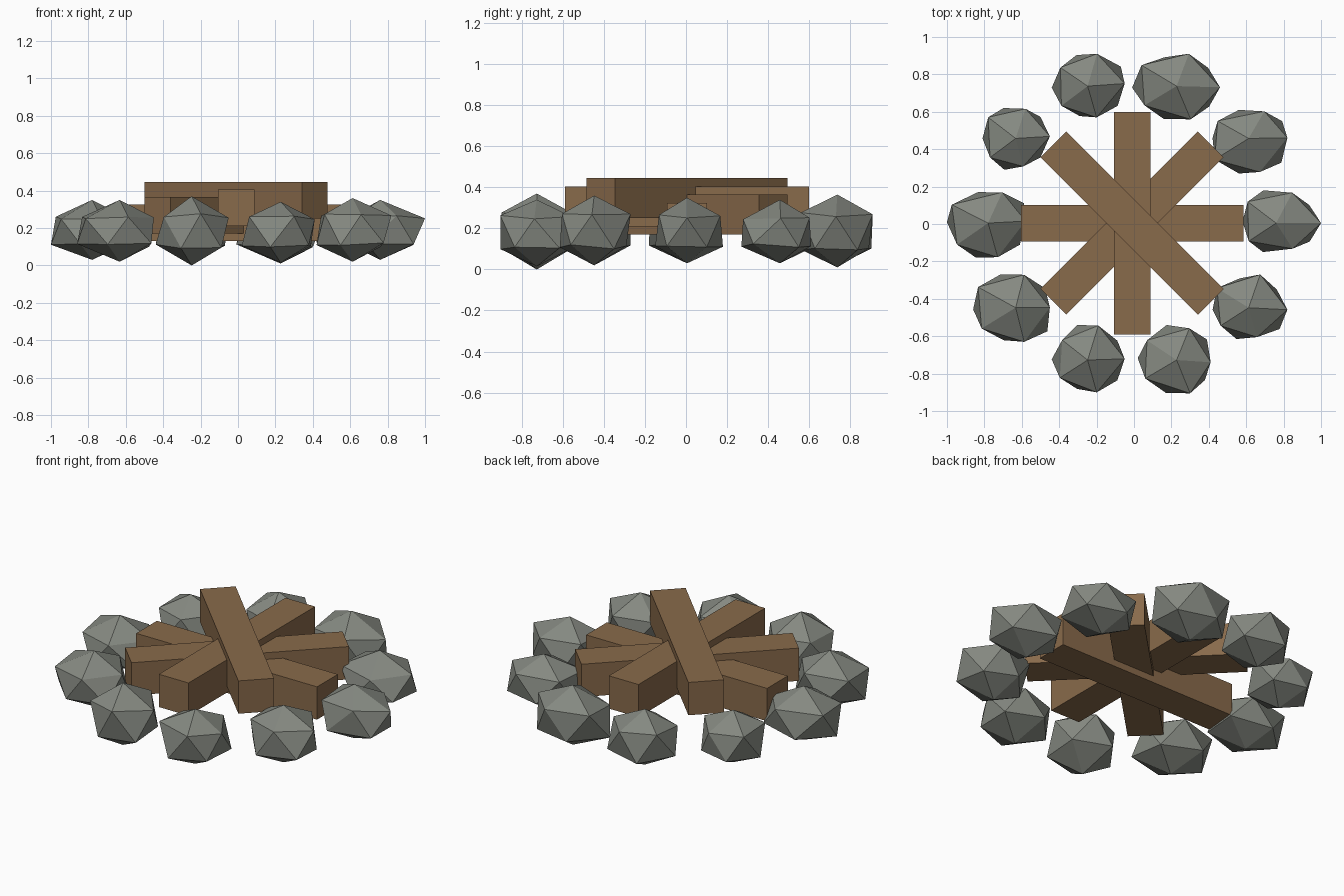
import bpy, bmesh, math, random
from mathutils import Matrix, Vector

if "Cube" in bpy.data.objects:
    bpy.data.objects.remove(bpy.data.objects["Cube"])

random.seed(4)
CX, CY = -0.01, 0.005          # centre of the fire ring


def material(name, rgb):
    m = bpy.data.materials.new(name)
    m.diffuse_color = (*rgb, 1)
    m.use_nodes = True
    m.node_tree.nodes["Principled BSDF"].inputs["Base Color"].default_value = m.diffuse_color
    return m


wood = material("brown wood", (0.25, 0.145, 0.07))
stone = material("grey stone", (0.235, 0.25, 0.22))


def finish(bm, name, mat):
    bmesh.ops.recalc_face_normals(bm, faces=bm.faces)
    me = bpy.data.meshes.new(name)
    bm.to_mesh(me)
    bm.free()
    me.materials.append(mat)
    ob = bpy.data.objects.new(name, me)
    bpy.context.collection.objects.link(ob)
    return ob


# Four square logs stacked in a star, each a little higher than the last
for i, angle in enumerate((0, 45, 90, 135)):
    bm = bmesh.new()
    bmesh.ops.create_cube(bm, size=1)
    bmesh.ops.scale(bm, vec=(1.19, 0.195, 0.195), verts=bm.verts)
    bmesh.ops.rotate(bm, matrix=Matrix.Rotation(math.radians(angle), 3, 'Z'), verts=bm.verts)
    bmesh.ops.translate(bm, vec=(CX, CY, 0.2275 + 0.04 * i), verts=bm.verts)
    finish(bm, f"log_{i + 1}", wood)

# Ring of ten stones, every 36 degrees: x min/max, y min/max, z min/max
stones = [
    (0.58, 1.00, -0.15, 0.18, 0.03, 0.35),
    (0.42, 0.82, 0.27, 0.61, 0.03, 0.34),
    (-0.01, 0.46, 0.56, 0.91, 0.01, 0.365),
    (-0.44, -0.05, 0.57, 0.91, 0.02, 0.35),
    (-0.81, -0.45, 0.29, 0.62, 0.03, 0.34),
    (-1.00, -0.58, -0.18, 0.17, 0.03, 0.35),
    (-0.86, -0.45, -0.63, -0.27, 0.02, 0.35),
    (-0.44, -0.05, -0.90, -0.54, 0.00, 0.37),
    (0.02, 0.41, -0.905, -0.54, 0.015, 0.34),
    (0.42, 0.82, -0.615, -0.27, 0.02, 0.36),
]
for i, box in enumerate(stones):
    a = math.radians(36 * i)
    centre = Vector((CX + 0.77 * math.cos(a), CY + 0.77 * math.sin(a), 0.185))
    bm = bmesh.new()
    bmesh.ops.create_icosphere(bm, subdivisions=1, radius=1)
    # roughen the two rings of corners, leaving the poles
    for v in bm.verts:
        if abs(v.co.z) < 0.9:
            v.co += Vector([random.uniform(-0.07, 0.07) for _ in range(3)])
    # stretch each side separately so the stone fills its lopsided extents
    for k in range(3):
        lo = min(v.co[k] for v in bm.verts)
        hi = max(v.co[k] for v in bm.verts)
        for v in bm.verts:
            c = v.co[k]
            v.co[k] = centre[k] + (c / hi * (box[2 * k + 1] - centre[k]) if c > 0
                                   else c / lo * (box[2 * k] - centre[k]))
    finish(bm, f"stone_{i + 1}", stone)
